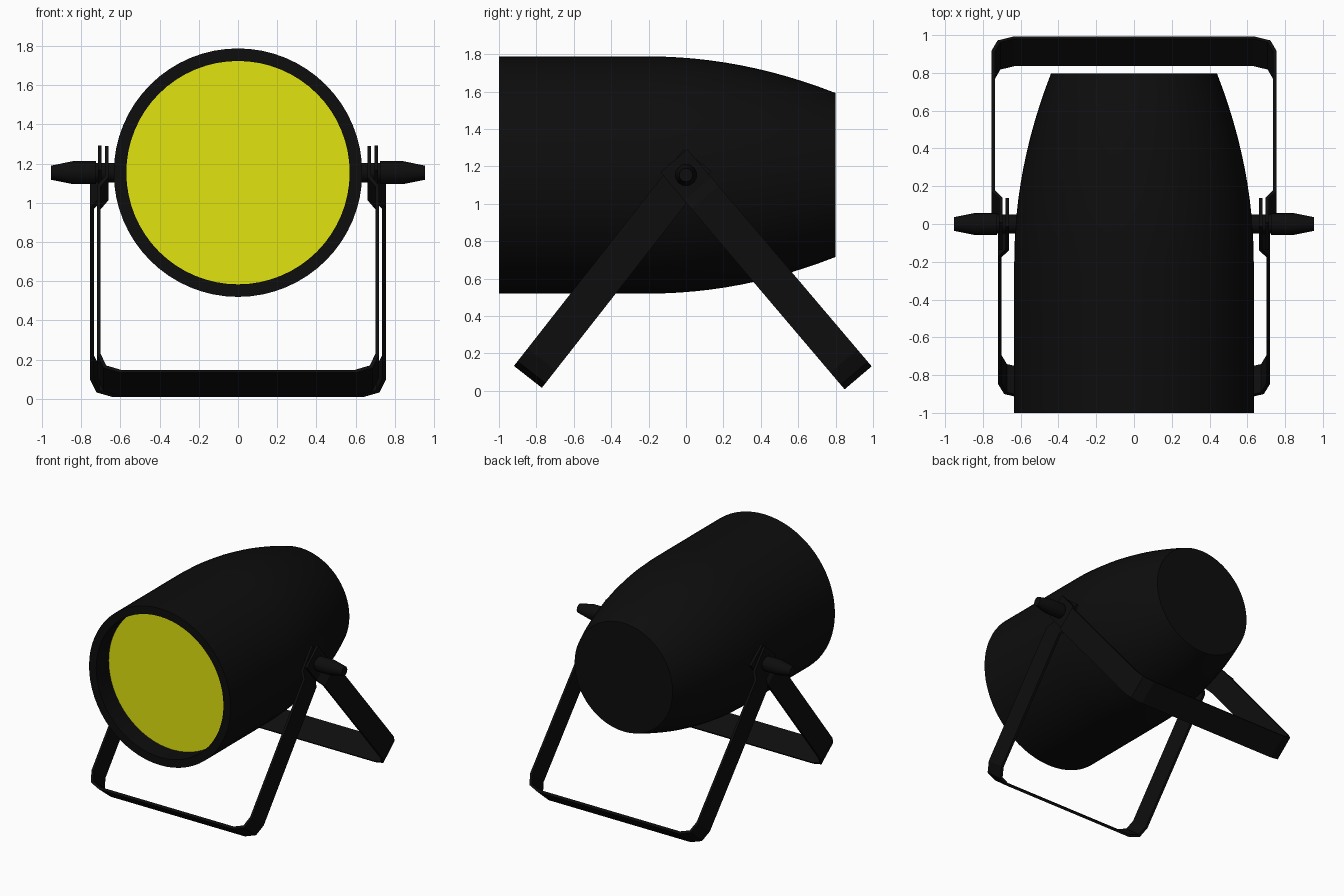
import bpy, bmesh, math
from mathutils import Vector

if "Cube" in bpy.data.objects:
    bpy.data.objects.remove(bpy.data.objects["Cube"])

CZ = 1.154  # height of the pivot and lamp axis


def material(name, colour):
    m = bpy.data.materials.new(name)
    m.diffuse_color = (*colour, 1)
    m.use_nodes = True
    m.node_tree.nodes["Principled BSDF"].inputs["Base Color"].default_value = m.diffuse_color
    return m


BLACK = material("black_paint", (0.004, 0.004, 0.004))
YELLOW = material("yellow_lens", (0.75, 0.77, 0.005))


def finish(name, bm, mat):
    bmesh.ops.recalc_face_normals(bm, faces=bm.faces)
    mesh = bpy.data.meshes.new(name)
    bm.to_mesh(mesh)
    bm.free()
    mesh.materials.append(mat)
    ob = bpy.data.objects.new(name, mesh)
    bpy.context.collection.objects.link(ob)
    return ob


def smooth(ob):
    bpy.ops.object.select_all(action='DESELECT')
    ob.select_set(True)
    bpy.context.view_layer.objects.active = ob
    bpy.ops.object.shade_smooth_by_angle(angle=math.radians(25))


def lathe(name, profile, axis, steps, mat):
    """Turn (radius, distance) points around an axis through the pivot."""
    axis = Vector(axis)
    side = Vector((0, 0, 1))
    c = Vector((0, 0, CZ))
    bm = bmesh.new()
    vs = [bm.verts.new(c + side * r + axis * t) for r, t in profile]
    edges = [bm.edges.new(p) for p in zip(vs, vs[1:])]
    bmesh.ops.spin(bm, geom=vs + edges, cent=c, axis=axis,
                   angle=math.tau, steps=steps, use_duplicate=False)
    bmesh.ops.remove_doubles(bm, verts=bm.verts, dist=1e-4)
    ob = finish(name, bm, mat)
    smooth(ob)
    return ob


def bracket(name, end, x_arm, half_width=0.095):
    """U-shaped flat strip from both pivots down to a foot bar."""
    d = Vector((0, end[0], end[1] - CZ))
    L = d.length
    d.normalize()
    across = Vector((0, -d.z, d.y)) * half_width
    xu, L = x_arm - 0.04, L - 0.009
    half = [(xu, -0.1), (xu, 0.1), (x_arm, 0.16), (x_arm, L - 0.11),
            (x_arm - 0.03, L - 0.03), (x_arm - 0.11, L)]
    path = half + [(-x, u) for x, u in reversed(half)]
    bm = bmesh.new()
    rows = []
    for x, u in path:
        p = Vector((x, 0, CZ)) + d * u
        rows.append((bm.verts.new(p - across), bm.verts.new(p + across)))
    for a, b in zip(rows, rows[1:]):
        bm.faces.new((a[0], a[1], b[1], b[0]))
    ob = finish(name, bm, BLACK)
    s = ob.modifiers.new("thickness", 'SOLIDIFY')
    s.thickness = 0.019
    s.offset = 0
    s.use_even_offset = True
    return ob


# Lamp housing: straight barrel, curved taper, flat back, recessed front lip
curve = [(0.634 - 0.195 * (i / 12) ** 2, -0.2 + 0.998 * i / 12) for i in range(12, -1, -1)]
lathe("lamp_housing", [(0, 0.798)] + curve +
      [(0.634, -1), (0.57, -1), (0.57, -0.84)], (0, 1, 0), 64, BLACK)

# Lens
lathe("lens", [(0, -0.84), (0.57, -0.84)], (0, 1, 0), 64, YELLOW)

# Stand brackets
bracket("front_bracket", (-0.845, 0.075), 0.71)
bracket("rear_bracket", (0.92, 0.07), 0.745)

# Pivot axles with clamping knobs
knobs = lathe("clamp_knobs", [(0, 0.58), (0.05, 0.58), (0.05, 0.725), (0.059, 0.725),
                              (0.059, 0.84), (0.036, 0.954), (0, 0.954)],
              (1, 0, 0), 16, BLACK)
knobs.modifiers.new("mirror", 'MIRROR')
